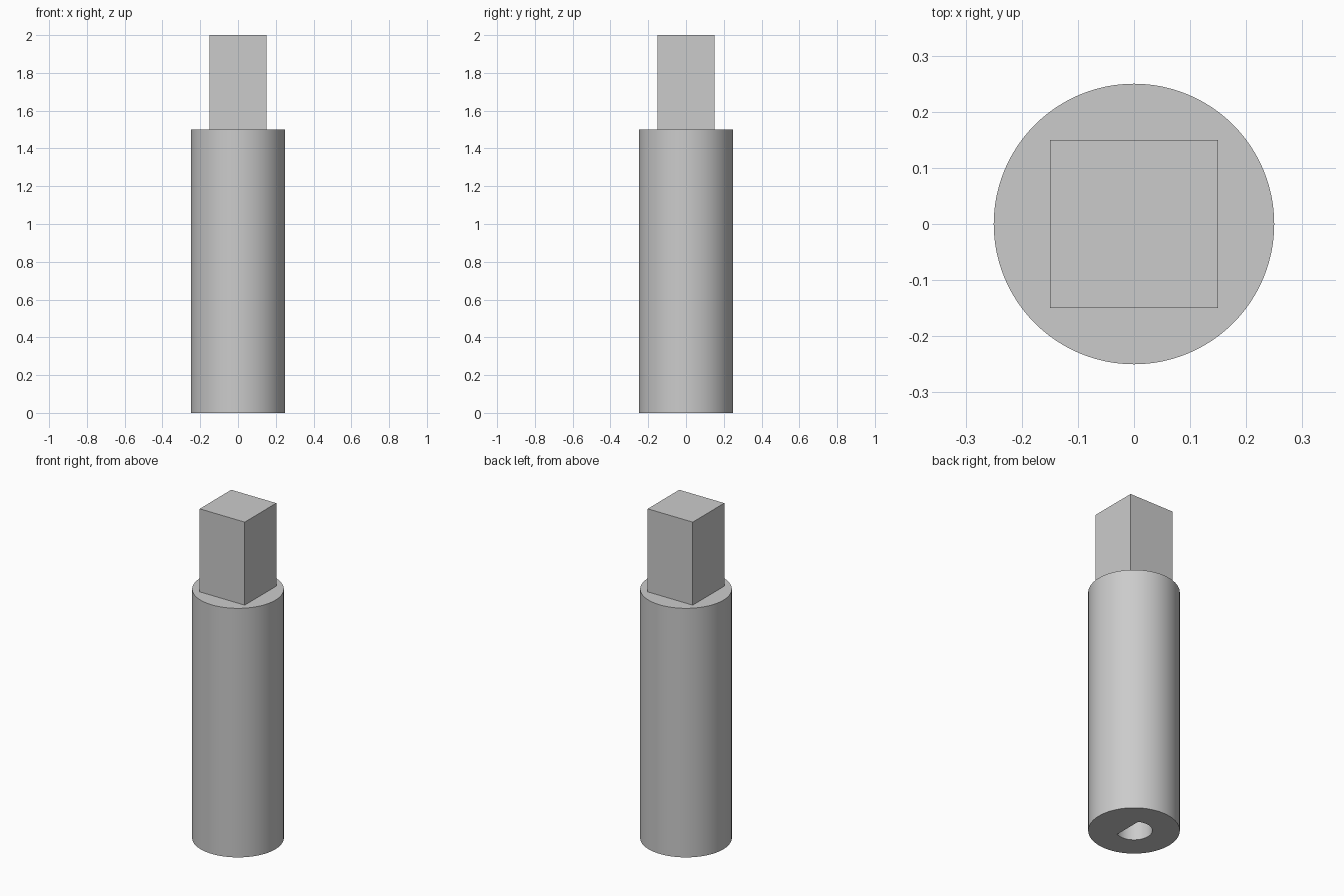
import bpy
import bmesh
from math import acos, cos, sin, pi, radians

default_cube = bpy.data.objects.get("Cube")
if default_cube:
    bpy.data.objects.remove(default_cube, do_unlink=True)

BODY_RADIUS, BODY_TOP = 0.25, 1.5
TANG_HALF, TOTAL_HEIGHT = 0.15, 2.0
BORE_RADIUS, BORE_FLAT, BORE_DEPTH = 0.1, 0.045, 0.5

# One plain grey for the whole tool
grey = bpy.data.materials.new("plain grey")
grey.use_nodes = True
colour = (0.6, 0.6, 0.6, 1)
grey.diffuse_color = colour
grey.node_tree.nodes["Principled BSDF"].inputs["Base Color"].default_value = colour


def arc(radius, start, end, steps):
    angles = [start + (end - start) * i / steps for i in range(steps + 1)]
    return [(radius * cos(a), radius * sin(a)) for a in angles]


def prism(name, outline, bottom, top):
    """Closed solid with a flat outline extruded upward."""
    bm = bmesh.new()
    base = bm.faces.new([bm.verts.new((x, y, bottom)) for x, y in outline])
    extruded = bmesh.ops.extrude_face_region(bm, geom=[base], use_keep_orig=True)
    moved = [v for v in extruded["geom"] if isinstance(v, bmesh.types.BMVert)]
    bmesh.ops.translate(bm, verts=moved, vec=(0, 0, top - bottom))
    bmesh.ops.recalc_face_normals(bm, faces=bm.faces[:])
    mesh = bpy.data.meshes.new(name)
    bm.to_mesh(mesh)
    bm.free()
    mesh.materials.append(grey)
    obj = bpy.data.objects.new(name, mesh)
    bpy.context.collection.objects.link(obj)
    return obj


# Round body and square drive tang
body = prism("round_body", arc(BODY_RADIUS, 0, 2 * pi, 96)[:-1], 0, BODY_TOP)
h = TANG_HALF
prism("square_tang", [(-h, -h), (h, -h), (h, h), (-h, h)], BODY_TOP, TOTAL_HEIGHT)

# D-shaped blind bore in the underside, flat on the +x side
half_angle = acos(BORE_FLAT / BORE_RADIUS)
d_outline = arc(BORE_RADIUS, half_angle, 2 * pi - half_angle, 40)
cutter = prism("bore_cutter", d_outline, -0.1, BORE_DEPTH)
cutter.hide_render = True

bore = body.modifiers.new("bore", "BOOLEAN")
bore.operation = "DIFFERENCE"
bore.solver = "EXACT"
bore.object = cutter
bpy.ops.object.select_all(action="DESELECT")
body.select_set(True)
bpy.context.view_layer.objects.active = body
bpy.ops.object.modifier_apply(modifier="bore")
bpy.data.objects.remove(cutter, do_unlink=True)

# Smooth round walls, crisp rims
bpy.ops.object.shade_smooth_by_angle(angle=radians(30))
